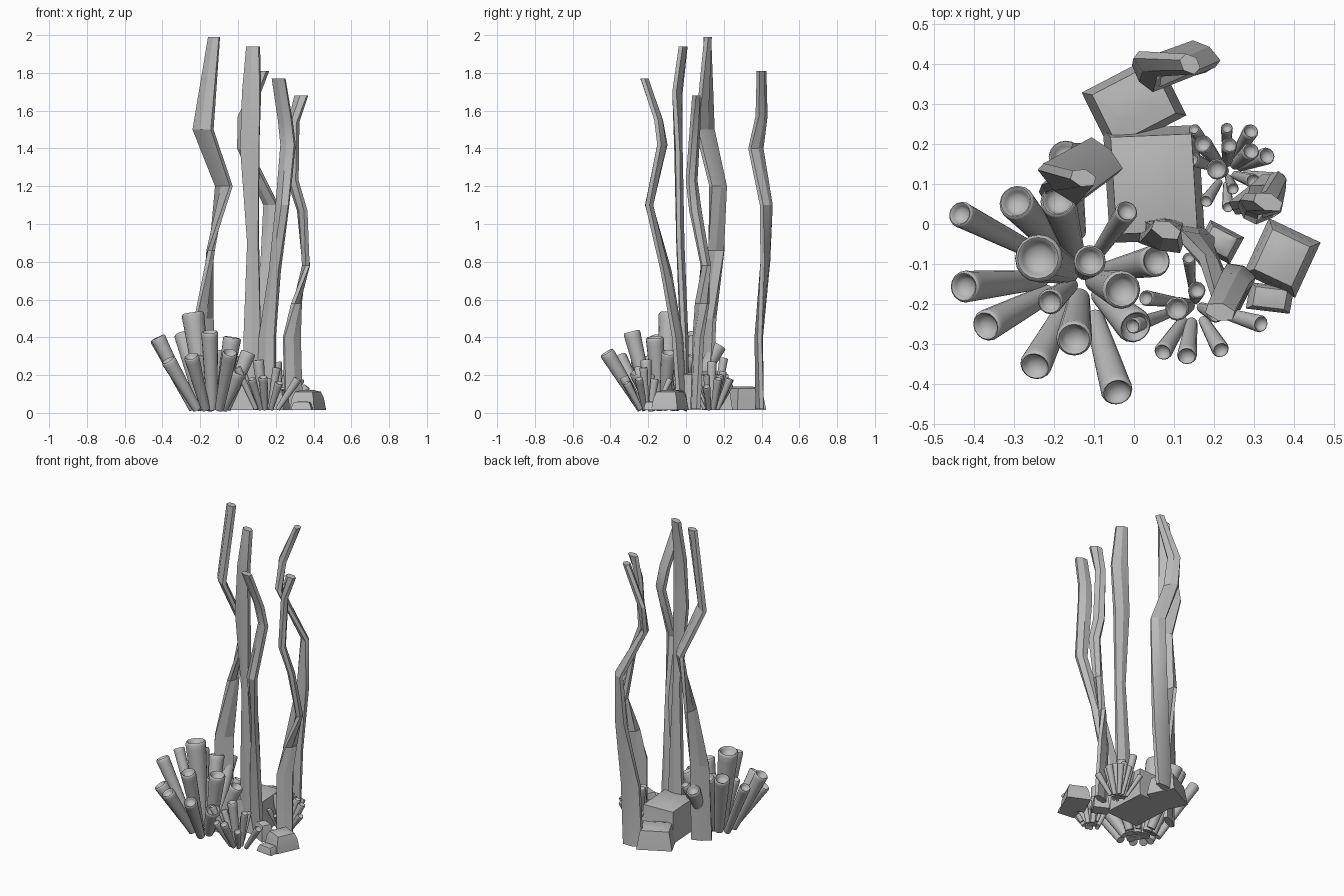
import bpy, bmesh, math
from mathutils import Vector, Matrix

grey = bpy.data.materials.new("stone_grey")
grey.diffuse_color = (0.5, 0.5, 0.5, 1)


def finish(bm, name, angle):
    bmesh.ops.recalc_face_normals(bm, faces=bm.faces)
    me = bpy.data.meshes.new(name)
    bm.to_mesh(me)
    bm.free()
    ob = bpy.data.objects.new(name, me)
    bpy.context.collection.objects.link(ob)
    me.materials.append(grey)
    bpy.ops.object.select_all(action='DESELECT')
    ob.select_set(True)
    bpy.context.view_layer.objects.active = ob
    bpy.ops.object.shade_smooth_by_angle(angle=math.radians(angle))
    return ob


def loft(bm, rings):
    """Skin a list of point rings and cap both ends."""
    vs = [[bm.verts.new(p) for p in r] for r in rings]
    n = len(vs[0])
    for a, b in zip(vs, vs[1:]):
        for i in range(n):
            j = (i + 1) % n
            bm.faces.new((a[i], a[j], b[j], b[i]))
    bm.faces.new(vs[0][::-1])
    bm.faces.new(vs[-1])


# tube sponge clusters: hollow tapered tubes fanning out of one root
# tube profile: (radius factor, fraction of length, depth in radii below the lip)
PROFILE = [(0.6, 0, 0), (0.97, 1, 0.8), (1.0, 1, 0.25), (0.95, 1, 0.07), (0.86, 1, 0),
           (0.76, 1, 0.08), (0.68, 1, 0.3), (0.5, 1, 0.5), (0.15, 1, 0.6)]


def tube_cluster(name, root, spread, tubes, sides=16):
    bm = bmesh.new()
    for x, y, r, z in tubes:
        top = Vector((x, y, z))
        base = Vector((root[0] + (x - root[0]) * spread,
                       root[1] + (y - root[1]) * spread, 0.02))
        axis = top - base
        rot = Vector((0, 0, 1)).rotation_difference(axis).to_matrix()
        rings = []
        for f, t, d in PROFILE:
            c = base + axis * t - axis.normalized() * d * r
            rings.append([c + rot @ Vector((r * f * math.cos(a), r * f * math.sin(a), 0))
                          for a in (math.tau * i / sides for i in range(sides))])
        loft(bm, rings)
    finish(bm, name, 60)


tube_cluster("large_tube_sponge", (-0.13, -0.13), 0.36, [
    (-0.24, -0.085, 0.06, 0.53), (-0.295, 0.055, 0.045, 0.42),
    (-0.435, 0.025, 0.033, 0.39), (-0.425, -0.157, 0.04, 0.40),
    (-0.37, -0.255, 0.04, 0.28), (-0.247, -0.355, 0.04, 0.30),
    (-0.042, -0.42, 0.04, 0.32), (-0.15, -0.288, 0.045, 0.43),
    (-0.21, -0.195, 0.032, 0.30), (-0.11, -0.092, 0.04, 0.33),
    (-0.03, -0.165, 0.048, 0.40), (0.055, -0.092, 0.04, 0.32),
    (-0.018, 0.032, 0.028, 0.30), (-0.172, 0.175, 0.042, 0.36),
    (-0.19, 0.06, 0.045, 0.40), (0.003, -0.257, 0.045, 0.22)])

tube_cluster("front_small_tube_sponge", (0.15, -0.20), 0.36, [
    (0.072, -0.32, 0.023, 0.18), (0.132, -0.33, 0.025, 0.19),
    (0.217, -0.315, 0.022, 0.16), (0.317, -0.25, 0.022, 0.18),
    (0.157, -0.165, 0.022, 0.18), (0.03, -0.185, 0.02, 0.20),
    (-0.003, -0.255, 0.02, 0.24), (0.107, -0.212, 0.03, 0.28),
    (0.205, -0.225, 0.022, 0.24), (0.137, -0.085, 0.016, 0.18)], 12)

tube_cluster("back_small_tube_sponge", (0.23, 0.13), 0.36, [
    (0.232, 0.24, 0.015, 0.18), (0.292, 0.232, 0.02, 0.18),
    (0.172, 0.20, 0.023, 0.29), (0.238, 0.197, 0.02, 0.22),
    (0.292, 0.182, 0.022, 0.2), (0.332, 0.17, 0.022, 0.18),
    (0.207, 0.137, 0.026, 0.27), (0.145, 0.162, 0.018, 0.2),
    (0.365, 0.108, 0.02, 0.14), (0.297, 0.108, 0.018, 0.2),
    (0.18, 0.057, 0.016, 0.15), (0.247, 0.088, 0.015, 0.2),
    (0.235, 0.042, 0.015, 0.13), (0.15, 0.237, 0.015, 0.15)], 12)


# kelp blades: flat twisting ribbons; each point is (x, y, z, width, turn in degrees)
def kelp(name, path, t=0.045):
    bm = bmesh.new()
    rings = []
    for x, y, z, w, turn in path:
        rot = Matrix.Rotation(math.radians(turn), 3, 'Z')
        h = w / 2
        section = [(-h, -t * .25), (0, -t * .5), (h, -t * .25),
                   (h, t * .25), (0, t * .5), (-h, t * .25)]
        rings.append([Vector((x, y, z)) + rot @ Vector((a, b, 0)) for a, b in section])
    loft(bm, rings)
    finish(bm, name, 25)


kelp("kelp_left", [
    (-0.18, 0.10, 0.02, 0.12, -150), (-0.18, 0.12, 0.5, 0.11, -145),
    (-0.145, 0.16, 0.86, 0.085, -95), (-0.075, 0.17, 1.2, 0.11, -45),
    (-0.185, 0.10, 1.5, 0.13, -42), (-0.127, 0.115, 1.99, 0.06, -15)])
kelp("kelp_middle", [
    (0.075, -0.005, 0.02, 0.10, 0), (0.075, -0.01, 0.4, 0.09, -5),
    (0.08, -0.03, 0.9, 0.06, -15), (0.062, -0.04, 1.4, 0.10, -5),
    (0.072, -0.045, 1.7, 0.10, -20), (0.08, -0.015, 1.94, 0.07, -22)])
kelp("kelp_back", [
    (0.10, 0.39, 0.02, 0.12, 10), (0.12, 0.385, 0.4, 0.12, 5),
    (0.165, 0.42, 0.8, 0.09, -20), (0.175, 0.425, 1.1, 0.085, -36),
    (0.03, 0.37, 1.4, 0.085, -52), (0.035, 0.40, 1.57, 0.075, -38),
    (0.14, 0.40, 1.81, 0.05, -45)])
kelp("kelp_front", [
    (0.15, -0.02, 0.02, 0.10, -20), (0.155, -0.045, 0.4, 0.09, -25),
    (0.195, -0.105, 0.75, 0.065, -40), (0.235, -0.195, 1.1, 0.07, -15),
    (0.265, -0.125, 1.42, 0.08, -25), (0.25, -0.145, 1.55, 0.075, -20),
    (0.215, -0.22, 1.77, 0.07, -15)])
kelp("kelp_right", [
    (0.295, 0.05, 0.02, 0.095, -160), (0.285, 0.065, 0.4, 0.095, -155),
    (0.31, 0.085, 0.58, 0.075, -120),
    (0.36, 0.105, 0.78, 0.05, -70), (0.34, 0.05, 1.07, 0.065, -55),
    (0.29, 0.03, 1.23, 0.065, -45), (0.295, 0.05, 1.54, 0.06, -40),
    (0.335, 0.055, 1.68, 0.07, -20)])


# rocks: chunky four-sided mounds
def rock(name, x, y, sx, sy, h, turn, top=0.72, z0=0.015):
    bm = bmesh.new()
    rot = Matrix.Rotation(math.radians(turn), 3, 'Z')
    corners = [(-1, -0.9), (0.9, -1), (1, 0.9), (-0.9, 1)]
    rings = []
    for s, f in ((1, 0), (0.88, 0.6), (top, 0.92), (top * 0.5, 1)):
        rings.append([Vector((x, y, z0 + (h - z0) * f)) +
                      rot @ Vector((a * sx * s, b * sy * s, 0)) for a, b in corners])
    loft(bm, rings)
    finish(bm, name, 35)


rock("large_rock", 0.05, 0.10, 0.125, 0.15, 0.22, 6, 0.85)
rock("back_rock", 0.0, 0.30, 0.11, 0.09, 0.14, 30, 0.8)
rock("right_rock", 0.37, -0.085, 0.075, 0.08, 0.12, -22)
rock("right_rock_step", 0.34, -0.185, 0.058, 0.035, 0.06, -5)
rock("small_rock", 0.215, -0.045, 0.05, 0.04, 0.12, -25)
